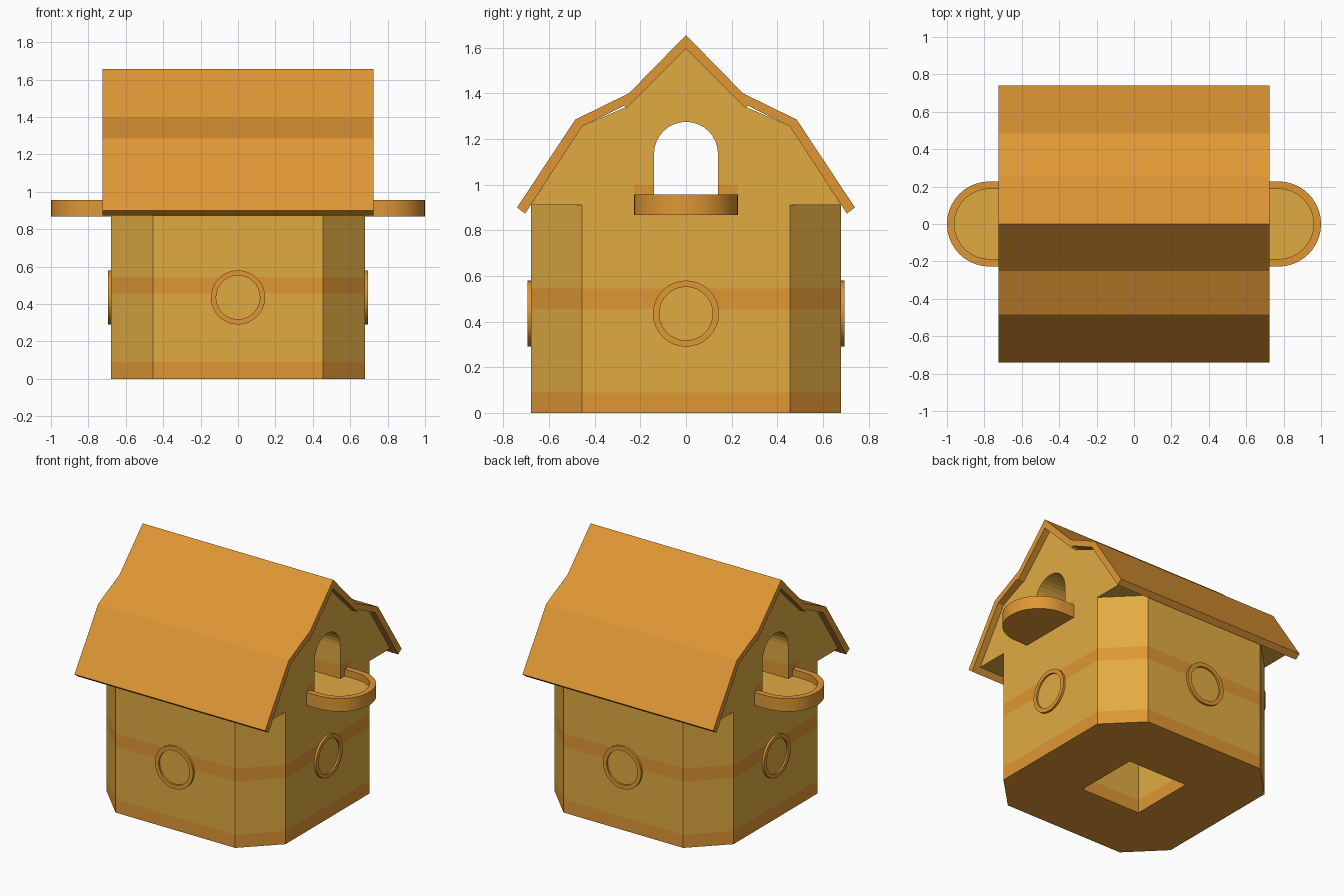
import bpy, bmesh
from math import pi, sin, cos
from mathutils import Vector, Matrix

cube = bpy.data.objects.get("Cube")
if cube:
    bpy.data.objects.remove(cube, do_unlink=True)


def material(name, rgb):
    m = bpy.data.materials.new(name)
    m.use_nodes = True
    m.diffuse_color = (*rgb, 1)
    m.node_tree.nodes["Principled BSDF"].inputs["Base Color"].default_value = (*rgb, 1)
    return m


PALE = material("pale wood", (0.75, 0.41, 0.055))
TRIM = material("orange wood", (0.74, 0.31, 0.035))

WALL, CORNER, EAVE = 0.68, 0.455, 0.91   # wall distance, corner cut, wall top
BAND = 0.09                              # height of the painted bands
PORCH = 0.2275                           # half width of the porch and floor hole


def finish(name, bm, mats, smooth=False):
    bmesh.ops.recalc_face_normals(bm, faces=bm.faces)
    mesh = bpy.data.meshes.new(name)
    bm.to_mesh(mesh)
    bm.free()
    for m in mats:
        mesh.materials.append(m)
    ob = bpy.data.objects.new(name, mesh)
    bpy.context.collection.objects.link(ob)
    bpy.ops.object.select_all(action='DESELECT')
    ob.select_set(True)
    bpy.context.view_layer.objects.active = ob
    if smooth:
        bpy.ops.object.shade_smooth_by_angle(angle=pi / 6)
    return ob


def prism(name, points, sweep, mats, smooth=False):
    """Solid made by sweeping a flat outline."""
    bm = bmesh.new()
    face = bm.faces.new([bm.verts.new(p) for p in points])
    ext = bmesh.ops.extrude_face_region(bm, geom=[face], use_keep_orig=True)
    verts = [g for g in ext["geom"] if isinstance(g, bmesh.types.BMVert)]
    bmesh.ops.translate(bm, verts=verts, vec=sweep)
    return finish(name, bm, mats, smooth)


def rim(name, outer, inner, sweep, closed):
    """Solid strip between two matching paths."""
    bm = bmesh.new()
    up = Vector(sweep)
    rows = [[bm.verts.new(q) for q in (o, i, Vector(i) + up, Vector(o) + up)]
            for o, i in zip(outer, inner)]
    pairs = list(zip(rows, rows[1:]))
    if closed:
        pairs.append((rows[-1], rows[0]))
    else:
        bm.faces.new(rows[0])
        bm.faces.new(rows[-1])
    for a, b in pairs:
        for k in range(4):
            n = (k + 1) % 4
            bm.faces.new((a[k], a[n], b[n], b[k]))
    return finish(name, bm, [TRIM], smooth=True)


def carve(ob, cutter):
    mod = ob.modifiers.new("carve", 'BOOLEAN')
    mod.object, mod.solver = cutter, 'EXACT'
    bpy.context.view_layer.objects.active = ob
    bpy.ops.object.modifier_apply(modifier=mod.name)
    bpy.data.objects.remove(cutter, do_unlink=True)


def paint(ob, cuts, rule):
    """Split the mesh along planes, then colour the faces where rule holds."""
    bm = bmesh.new()
    bm.from_mesh(ob.data)
    for co, no in cuts:
        bmesh.ops.bisect_plane(bm, geom=bm.verts[:] + bm.edges[:] + bm.faces[:],
                               plane_co=co, plane_no=no)
    for f in bm.faces:
        f.material_index = int(rule(f.calc_center_median(), f.normal))
    bm.to_mesh(ob.data)
    bm.free()


def circle(r, n=32):
    return [(r * cos(2 * pi * k / n), r * sin(2 * pi * k / n), 0) for k in range(n)]


def mirrored(half):
    """Full gable outline from its right half, listed top to bottom."""
    return half + [(-y, z) for y, z in reversed(half) if y > 0]


# Eight-sided house body with a square shaft in its floor
octagon = [(WALL, -CORNER), (WALL, CORNER), (CORNER, WALL), (-CORNER, WALL),
           (-WALL, CORNER), (-WALL, -CORNER), (-CORNER, -WALL), (CORNER, -WALL)]
body = prism("house_body", [(x, y, 0) for x, y in octagon], (0, 0, EAVE), [PALE, TRIM])
square = [(sx * PORCH, sy * PORCH, -0.1) for sx, sy in ((1, 1), (-1, 1), (-1, -1), (1, -1))]
carve(body, prism("shaft_cutter", square, (0, 0, 0.95), []))
paint(body, [((0, 0, z), (0, 0, 1)) for z in (BAND, CORNER, CORNER + BAND)],
      lambda c, n: c.z < BAND or (CORNER < c.z < CORNER + BAND and abs(n.z) < 0.5))

# Gable block with an arched passage right through it
gable_half = [(0, 1.6), (0.262, 1.34), (CORNER, 1.257), (WALL, EAVE)]
gable = prism("gable_block", [(-WALL, y, z) for y, z in mirrored(gable_half)],
              (2 * WALL, 0, 0), [PALE, TRIM])
DOOR, SPRING = 0.14, 1.135
arch = [(DOOR * cos(pi * k / 16), SPRING + DOOR * sin(pi * k / 16)) for k in range(17)]
arch += [(-DOOR, 0.8), (DOOR, 0.8)]
carve(gable, prism("arch_cutter", [(-1, y, z) for y, z in arch], (2, 0, 0), []))
paint(gable, [((0, 0, EAVE + BAND), (0, 0, 1)),
              ((0, PORCH, 0), (0, 1, 0)), ((0, -PORCH, 0), (0, 1, 0))],
      lambda c, n: c.z < EAVE + BAND and abs(c.y) < PORCH and abs(n.z) < 0.5)

# Barn roof as one folded sheet
outer = [(0, 1.655), (0.25, 1.4), (0.485, 1.285), (0.74, 0.9)]
inner = [(0.705, 0.873), (CORNER, 1.255), (0.272, 1.345), (0.26, 1.335), (0, 1.595)]
half = outer + inner
roof_outline = half + [(-y, z) for y, z in reversed(half[1:-1])]
prism("roof", [(-0.725, y, z) for y, z in roof_outline], (1.45, 0, 0), [TRIM])


# Porches at both ends of the passage
def porch_path(r, z, start):
    arc = [(1 - PORCH + r * sin(pi * k / 20), -r * cos(pi * k / 20), z) for k in range(21)]
    return [(start, -r, z)] + arc + [(start, r, z)]


for side, angle in (("left", 0), ("right", pi)):
    low = 0.867
    edge = rim(side + "_porch_rim", porch_path(PORCH, low, 0.67),
               porch_path(PORCH - 0.04, low, 0.67), (0, 0, 0.09), False)
    floor = prism(side + "_porch_floor", porch_path(PORCH - 0.04, low, WALL),
                  (0, 0, EAVE - low), [PALE, TRIM])
    paint(floor, [], lambda c, n: n.z < -0.5)
    for ob in (edge, floor):
        ob.rotation_euler.z = angle

# Round windows on the four main walls
for k, side in enumerate(("front", "left", "back", "right")):
    ring = rim(side + "_window_ring", circle(0.145), circle(0.117), (0, 0, 0.016), True)
    pane = prism(side + "_window_pane", circle(0.12), (0, 0, 0.004), [PALE])
    for ob in (ring, pane):
        ob.matrix_world = (Matrix.Rotation(k * pi / 2, 4, 'Z')
                           @ Matrix.Translation((0, -WALL + 0.001, 0.435))
                           @ Matrix.Rotation(pi / 2, 4, 'X'))
